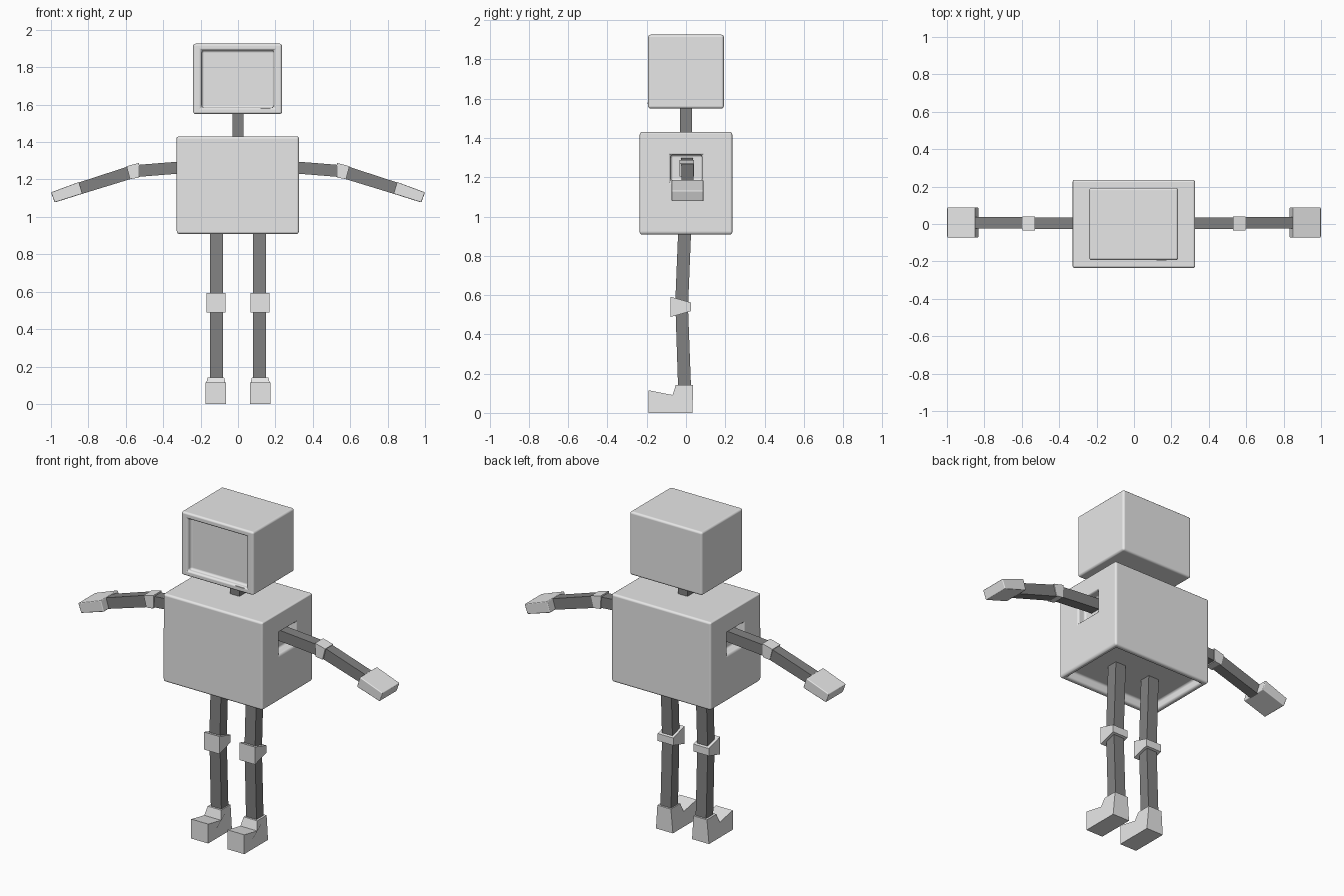
import bpy, bmesh
from mathutils import Vector

if "Cube" in bpy.data.objects:
    bpy.data.objects.remove(bpy.data.objects["Cube"])


def material(name, v):
    m = bpy.data.materials.new(name)
    m.diffuse_color = (v, v, v, 1)
    m.use_nodes = True
    m.node_tree.nodes["Principled BSDF"].inputs["Base Color"].default_value = m.diffuse_color
    return m


LIGHT = material("light grey", 0.8)
DARK = material("dark grey", 0.22)


def finish(name, bm, mat, bevel=0, mirror=False):
    bmesh.ops.recalc_face_normals(bm, faces=bm.faces[:])
    for f in bm.faces:
        f.smooth = bevel > 0
    me = bpy.data.meshes.new(name)
    bm.to_mesh(me)
    bm.free()
    me.materials.append(mat)
    ob = bpy.data.objects.new(name, me)
    bpy.context.collection.objects.link(ob)
    if bevel:
        b = ob.modifiers.new("bevel", 'BEVEL')
        b.width, b.segments, b.limit_method = bevel, 3, 'ANGLE'
        b.harden_normals = True
    if mirror:
        ob.modifiers.new("mirror", 'MIRROR').use_mirror_merge = False
    return ob


def box(lo, hi):
    bm = bmesh.new()
    bmesh.ops.create_cube(bm, size=1)
    for v in bm.verts:
        v.co = [lo[i] if v.co[i] < 0 else hi[i] for i in range(3)]
    bm.normal_update()
    return bm


def pocket(bm, direction, centre, half, depth):
    """Cut a rectangular recess into the outer face pointing along direction."""
    d = Vector(direction)
    face = max(bm.faces, key=lambda f: f.normal.dot(d) * f.calc_area())
    mid = face.calc_center_median()
    bmesh.ops.inset_individual(bm, faces=[face], thickness=0.02)
    for v in face.verts:
        for i in range(3):
            if abs(d[i]) < 0.5:
                v.co[i] = centre[i] + (half[i] if v.co[i] > mid[i] else -half[i])
    new = bmesh.ops.extrude_discrete_faces(bm, faces=[face])["faces"][0]
    bmesh.ops.translate(bm, verts=new.verts[:], vec=-d * depth)
    bm.normal_update()


def prism(pts, axis, lo, hi):
    """Extrude a profile along x (points are y,z) or y (points are x,z)."""
    bm = bmesh.new()
    ends = []
    for t in (lo, hi):
        ends.append([bm.verts.new((t, a, z) if axis == 'x' else (a, t, z)) for a, z in pts])
        bm.faces.new(ends[-1])
    n = len(pts)
    for i in range(n):
        j = (i + 1) % n
        bm.faces.new((ends[0][i], ends[0][j], ends[1][j], ends[1][i]))
    return bm


# Head with a recessed screen and a small button
head = box((-0.24, -0.193, 1.55), (0.236, 0.193, 1.926))
pocket(head, (0, -1, 0), (-0.001, 0, 1.737), (0.193, 0, 0.153), 0.03)
finish("head", head, LIGHT, 0.013)
finish("screen_button", box((0.12, -0.196, 1.573), (0.175, -0.188, 1.58)), LIGHT)

# Neck
finish("neck", box((-0.03, -0.03, 1.40), (0.03, 0.03, 1.57)), DARK)

# Torso with arm sockets and a hollow underside
torso = box((-0.328, -0.236, 0.908), (0.326, 0.236, 1.43))
for s in (-1, 1):
    pocket(torso, (s, 0, 0), (0, 0.002, 1.248), (0, 0.08, 0.066), 0.05)
pocket(torso, (0, 0, -1), (0, 0, 0), (0.295, 0.203, 0), 0.05)
finish("torso", torso, LIGHT, 0.013)

# Arms
finish("upper_arms", prism([(0.26, 1.30), (0.55, 1.277), (0.545, 1.213), (0.26, 1.236)],
                           'y', -0.026, 0.036), DARK, mirror=True)
finish("elbows", prism([(0.53, 1.288), (0.596, 1.271), (0.578, 1.203), (0.533, 1.209)],
                       'y', -0.034, 0.041), LIGHT, mirror=True)
finish("forearms", prism([(0.565, 1.277), (0.86, 1.181), (0.84, 1.121), (0.55, 1.21)],
                         'y', -0.024, 0.037), DARK, mirror=True)
finish("hands", prism([(0.85, 1.187), (1.0, 1.131), (0.98, 1.077), (0.831, 1.124)],
                      'y', -0.073, 0.089), LIGHT, 0.005, True)

# Legs
finish("thighs", prism([(-0.038, 0.97), (0.028, 0.97), (0.01, 0.53), (-0.056, 0.53)],
                       'x', 0.081, 0.15), DARK, mirror=True)
finish("knees", prism([(-0.08, 0.592), (0.025, 0.562), (0.025, 0.518), (-0.08, 0.488)],
                      'x', 0.066, 0.168), LIGHT, mirror=True)
finish("shins", prism([(-0.054, 0.545), (0.01, 0.545), (0.026, 0.12), (-0.04, 0.12)],
                      'x', 0.081, 0.15), DARK, mirror=True)

# Feet, narrower at the ankle
feet = prism([(-0.19, 0.115), (-0.068, 0.091), (-0.052, 0.142),
              (0.036, 0.142), (0.033, 0.0), (-0.19, 0.0)], 'x', 0.063, 0.174)
for v in feet.verts:
    if v.co.z > 0.13:
        v.co.x = 0.118 + (v.co.x - 0.118) * 0.8
finish("feet", feet, LIGHT, mirror=True)
